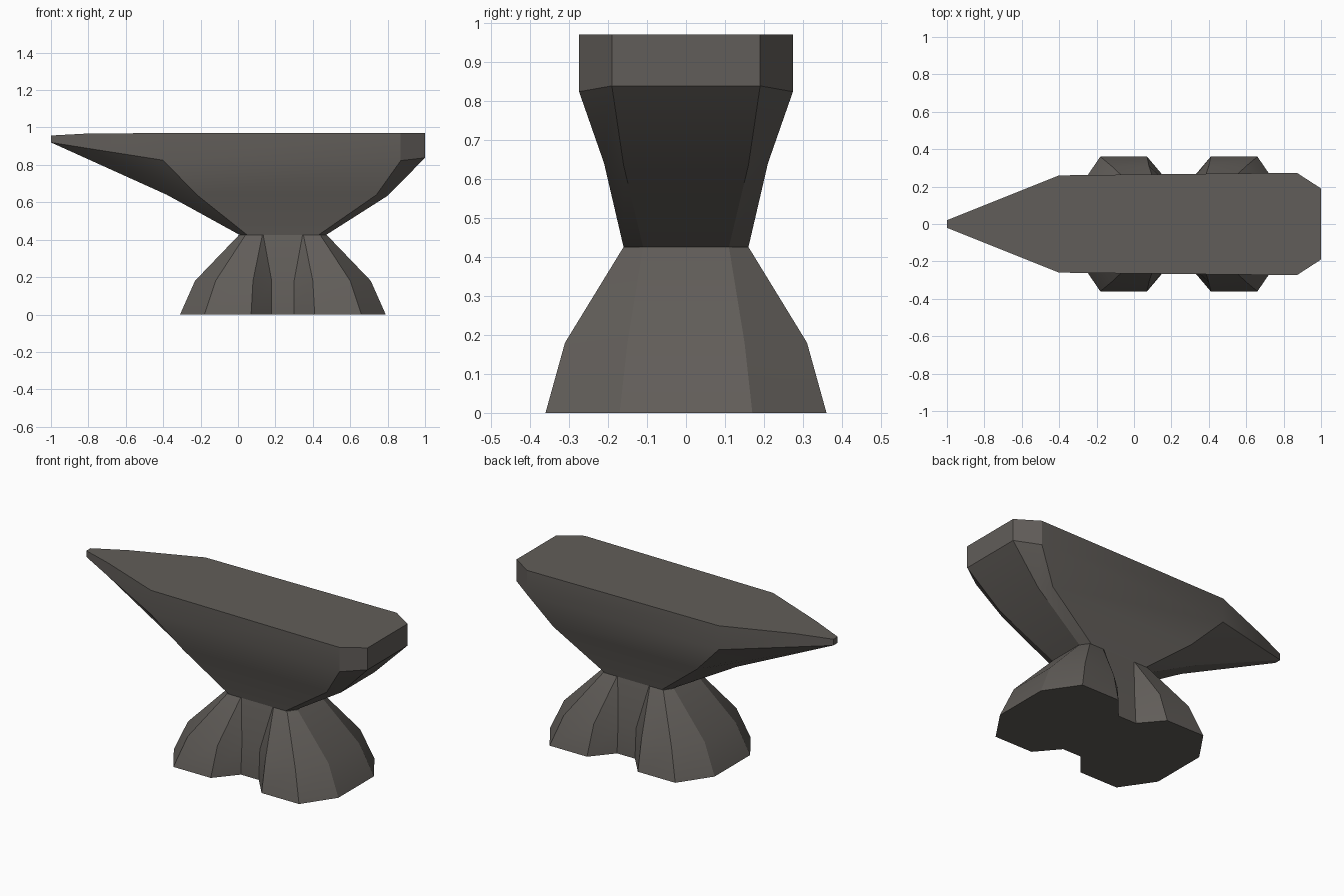
import bpy, bmesh, math

cube = bpy.data.objects.get("Cube")
if cube:
    bpy.data.objects.remove(cube, do_unlink=True)

iron = bpy.data.materials.new("dark iron grey")
iron.use_nodes = True
colour = (0.12, 0.11, 0.10, 1)
iron.diffuse_color = colour
iron.node_tree.nodes["Principled BSDF"].inputs["Base Color"].default_value = colour


def loft(name, half_rings):
    """Skin stacked rings; each half ring (x, y, z) is mirrored across y."""
    bm = bmesh.new()
    rings = []
    for half in half_rings:
        outline = [(x, -y, z) for x, y, z in half] + list(reversed(half))
        rings.append([bm.verts.new(p) for p in outline])
    count = len(rings[0])
    for low, high in zip(rings, rings[1:]):
        for i in range(count):
            j = (i + 1) % count
            bm.faces.new((low[i], low[j], high[j], high[i]))
    bm.faces.new(list(reversed(rings[0])))
    bm.faces.new(rings[-1])
    bmesh.ops.remove_doubles(bm, verts=bm.verts, dist=0.001)
    bmesh.ops.recalc_face_normals(bm, faces=bm.faces)
    mesh = bpy.data.meshes.new(name)
    bm.to_mesh(mesh)
    bm.free()
    mesh.materials.append(iron)
    obj = bpy.data.objects.new(name, mesh)
    bpy.context.collection.objects.link(obj)
    bpy.ops.object.select_all(action='DESELECT')
    obj.select_set(True)
    bpy.context.view_layer.objects.active = obj
    bpy.ops.object.shade_smooth_by_angle(angle=math.radians(25))
    return obj


def foot_ring(z, quarter, centre=0.24):
    """Mirror a quarter outline of the two-lobed foot along its length."""
    left = [(centre - d, y, z) for d, y in quarter]
    right = [(centre + d, y, z) for d, y in reversed(quarter)]
    return left + right


# Two-lobed foot, with a notch on each side, tapering to the waist
loft("foot", [
    foot_ring(0, [(0.55, 0.17), (0.42, 0.36), (0.17, 0.36), (0.06, 0.23)]),
    foot_ring(0.18, [(0.47, 0.15), (0.36, 0.31), (0.16, 0.31), (0.06, 0.22)]),
    foot_ring(0.425, [(0.235, 0.11), (0.20, 0.16), (0.11, 0.16), (0.105, 0.16)]),
])

# Body flaring up to the block face, with the pointed horn on one end
loft("body_and_horn", [
    [(0.01, 0.11, 0.425), (0.03, 0.14, 0.425), (0.05, 0.16, 0.425),
     (0.43, 0.16, 0.425), (0.47, 0.11, 0.425)],
    [(-0.38, 0.06, 0.64), (-0.24, 0.19, 0.64), (-0.22, 0.21, 0.64),
     (0.74, 0.21, 0.64), (0.80, 0.16, 0.635)],
    [(-1, 0.02, 0.92), (-0.8, 0.10, 0.888), (-0.4, 0.26, 0.825),
     (0.87, 0.274, 0.823), (1, 0.19, 0.838)],
    [(-1, 0.02, 0.957), (-0.8, 0.10, 0.968), (-0.4, 0.26, 0.97),
     (0.87, 0.274, 0.97), (1, 0.19, 0.97)],
])
